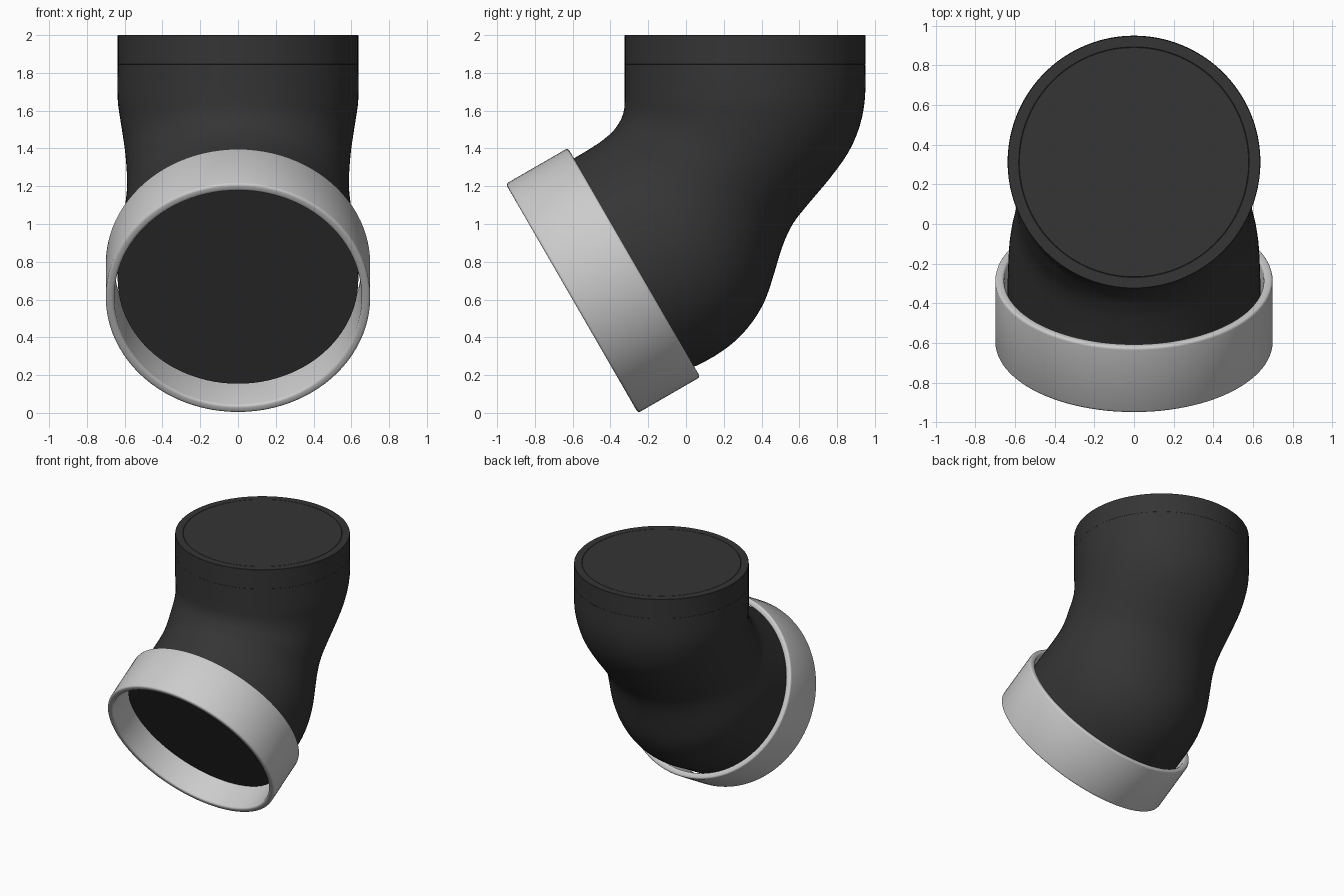
import bpy, bmesh, math
from mathutils import Vector, Matrix

if "Cube" in bpy.data.objects:
    bpy.data.objects.remove(bpy.data.objects["Cube"])

SEG = 96
AXIS = Vector((0, math.sin(math.radians(60)), 0.5))   # inlet axis, pointing inward
INLET = Vector((0, -0.604, 0.606))                    # centre of the ring's open face
R = 0.637

dark = bpy.data.materials.new("dark_rubber")
dark.diffuse_color = (0.035, 0.035, 0.035, 1)
dark.use_nodes = True
dark.node_tree.nodes["Principled BSDF"].inputs["Base Color"].default_value = dark.diffuse_color


def finish(bm, name, mat=None):
    bmesh.ops.recalc_face_normals(bm, faces=bm.faces)
    me = bpy.data.meshes.new(name)
    bm.to_mesh(me)
    bm.free()
    ob = bpy.data.objects.new(name, me)
    bpy.context.collection.objects.link(ob)
    if mat:
        me.materials.append(mat)
    bpy.ops.object.select_all(action='DESELECT')
    ob.select_set(True)
    bpy.context.view_layer.objects.active = ob
    bpy.ops.object.shade_smooth_by_angle(angle=math.radians(35))
    return ob


def bridge(bm, a, b):
    for i in range(SEG):
        j = (i + 1) % SEG
        bm.faces.new((a[i], a[j], b[j], b[i]))


def lathe(name, profile, closed, mat=None):
    """Revolve (radius, height) points about local z."""
    bm = bmesh.new()
    loops = [[bm.verts.new((r * math.cos(2 * math.pi * i / SEG), r * math.sin(2 * math.pi * i / SEG), z))
              for i in range(SEG)] for r, z in profile]
    for a, b in zip(loops, loops[1:]):
        bridge(bm, a, b)
    if closed:
        bridge(bm, loops[-1], loops[0])
    else:
        bm.faces.new(loops[0])
        bm.faces.new(loops[-1])
    return finish(bm, name, mat)


def catmull(p0, p1, p2, p3, t):
    return 0.5 * (2 * p1 + (p2 - p0) * t + (2 * p0 - 5 * p1 + 4 * p2 - p3) * t * t
                  + (3 * p1 - p0 - 3 * p2 + p3) * t ** 3)


# Elbow sections: inner-bend (y, z), outer-bend (y, z), half width
sections = [
    (-0.594, 1.347, 0.043, 0.244, R),
    (-0.53, 1.385, 0.15, 0.30, 0.634),
    (-0.49, 1.41, 0.26, 0.38, 0.629),
    (-0.455, 1.433, 0.35, 0.48, 0.619),
    (-0.427, 1.455, 0.42, 0.60, 0.606),
    (-0.403, 1.475, 0.47, 0.75, 0.594),
    (-0.386, 1.492, 0.51, 0.88, 0.588),
    (-0.371, 1.51, 0.565, 1.0, 0.588),
    (-0.358, 1.53, 0.655, 1.115, 0.592),
    (-0.346, 1.55, 0.76, 1.24, 0.599),
    (-0.337, 1.572, 0.86, 1.38, 0.611),
    (-0.329, 1.60, 0.92, 1.52, 0.624),
    (-0.325, 1.65, 0.948, 1.67, R),
    (-0.325, 1.845, 0.949, 1.845, R)]
keys = [[Vector((0, a, b)), Vector((0, c, d)), w] for a, b, c, d, w in sections]
samples = []
for k in range(len(keys) - 1):
    q = [keys[max(0, min(len(keys) - 1, k + o))] for o in (-1, 0, 1, 2)]
    for t in (0, 1 / 3, 2 / 3):
        samples.append([catmull(*[s[n] for s in q], t) for n in range(3)])
samples.append(keys[-1])

# Straight stub from the sealed disc inside the ring
c = INLET + AXIS * 0.2
up = Vector((0, -0.5, math.sin(math.radians(60))))
samples.insert(0, [c + up * R, c - up * R, R])

bm = bmesh.new()
loops = []
for lo, hi, w in samples:
    mid, half = (lo + hi) / 2, (hi - lo) / 2
    loops.append([bm.verts.new(mid + half * math.cos(2 * math.pi * i / SEG)
                               + Vector((w * math.sin(2 * math.pi * i / SEG), 0, 0))) for i in range(SEG)])
for a, b in zip(loops, loops[1:]):
    bridge(bm, a, b)
bm.faces.new(loops[0])
bm.faces.new(loops[-1])
finish(bm, "elbow_pipe", dark)

# Top collar with a faint inset end disc
collar = lathe("top_collar", [(R - 0.002, 1.844), (R, 1.846), (R, 1.998), (R - 0.002, 2.0),
                              (0.582, 2.0), (0.58, 1.997), (0.578, 2.0)], False, dark)
collar.location = (0, 0.312, 0)

# Clamp ring around the inlet, rounded rims
ro, ri, h, b = 0.70, 0.655, 0.38, 0.014
prof = []
for r, z, a0 in ((ro - b, b, -90), (ro - b, h - b, 0), (ri + b, h - b, 90), (ri + b, b, 180)):
    for s in range(4):
        a = math.radians(a0 + 30 * s)
        prof.append((r + b * math.cos(a), z + b * math.sin(a)))
ring = lathe("clamp_ring", prof, True)
ring.matrix_world = Matrix.Translation(INLET) @ AXIS.to_track_quat('Z', 'Y').to_matrix().to_4x4()
